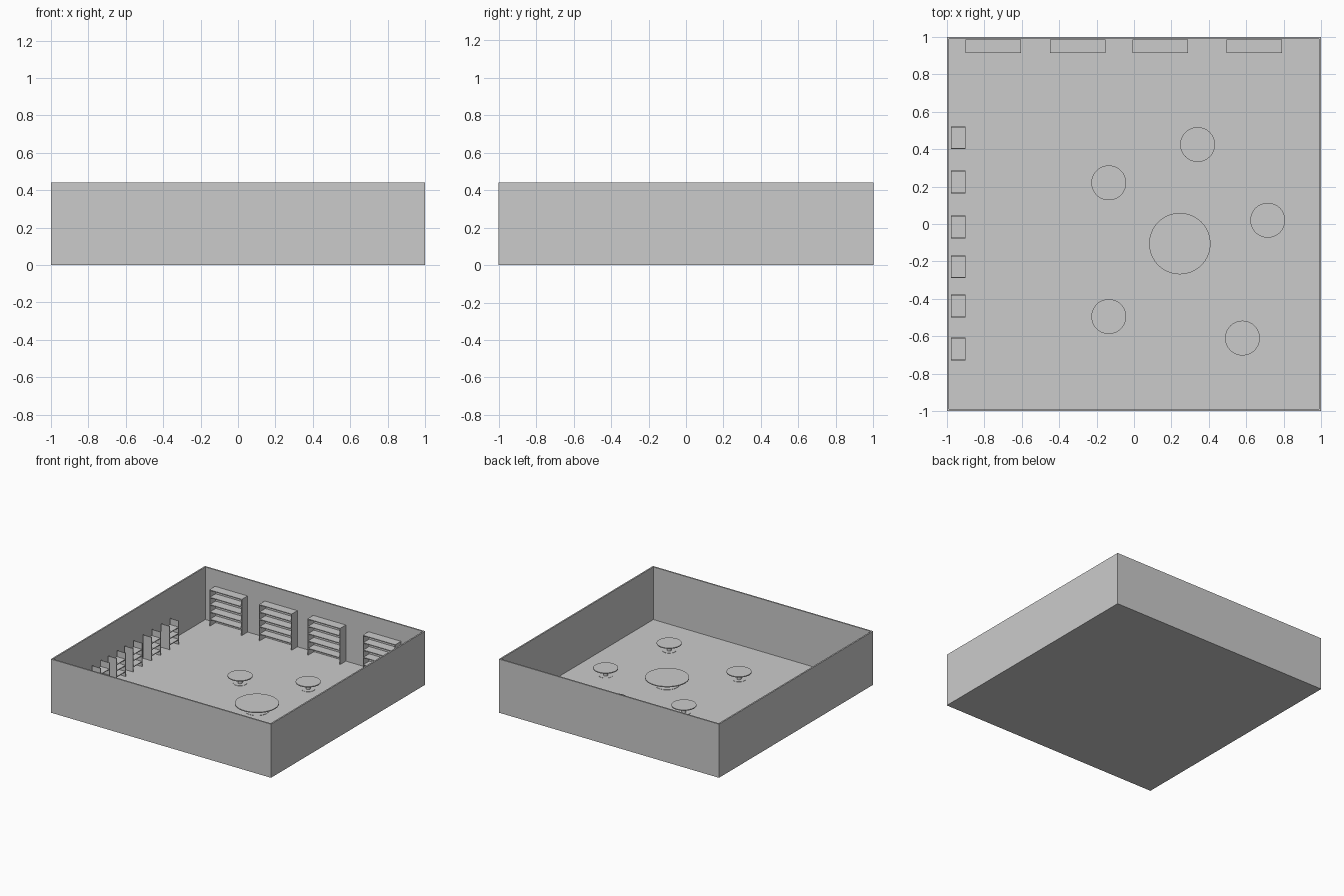
import bpy, bmesh, math
from mathutils import Matrix, Vector

if "Cube" in bpy.data.objects:
    bpy.data.objects.remove(bpy.data.objects["Cube"])


def finish(bm, name):
    mesh = bpy.data.meshes.new(name)
    bm.to_mesh(mesh)
    bm.free()
    obj = bpy.data.objects.new(name, mesh)
    bpy.context.collection.objects.link(obj)
    return obj


def add_box(bm, lo, hi):
    lo, hi = Vector(lo), Vector(hi)
    m = Matrix.Translation((lo + hi) / 2) @ Matrix.Diagonal((*(hi - lo), 1))
    bmesh.ops.create_cube(bm, size=1, matrix=m)


def boxes(name, parts):
    bm = bmesh.new()
    for lo, hi in parts:
        add_box(bm, lo, hi)
    return finish(bm, name)


def add_disc(bm, x, y, z0, z1, r):
    bmesh.ops.create_cone(bm, cap_ends=True, segments=64, radius1=r, radius2=r,
                          depth=z1 - z0, matrix=Matrix.Translation((x, y, (z0 + z1) / 2)))


# Room shell
W, H, F = 0.012, 0.44, 0.008
boxes("floor", [((-1, -1, 0), (1, 1, F))])
boxes("left_wall", [((-1, -1, F), (-1 + W, 1, H))])
boxes("right_wall", [((1 - W, -1, F), (1, 1, H))])
boxes("front_wall", [((-1 + W, -1, F), (1 - W, -1 + W, H))])
boxes("back_wall", [((-1 + W, 1 - W, F), (1 - W, 1, H))])

# Tall shelving along the back wall
T = 0.006
for i, x in enumerate((-0.90, -0.448, -0.008, 0.494)):
    x1, y0, y1, top = x + 0.296, 0.913, 0.987, 0.305
    parts = [((x, y0, F), (x + T, y1, top - T)),
             ((x1 - T, y0, F), (x1, y1, top - T)),
             ((x, y0, top - T), (x1, y1, top))]
    for k in range(1, 5):
        z = top - k * 0.06
        parts.append(((x + T, y0, z - T), (x1 - T, y1, z)))
    boxes(f"tall_shelf_{i + 1}", parts)

# Low racks along the left wall, side panels rise above the boards
for i, y in enumerate((0.40, 0.163, -0.077, -0.29, -0.50, -0.73)):
    x0, x1, y1, top = -0.978, -0.90, y + 0.122, 0.20
    parts = [((x0, y, F), (x1, y + T, top)),
             ((x0, y1 - T, F), (x1, y1, top))]
    for z in (0.05, 0.10, 0.15):
        parts.append(((x0, y + T, z - T), (x1, y1 - T, z)))
    boxes(f"low_rack_{i + 1}", parts)

# Round pedestal tables: top, column and flat foot
tables = [(0.245, -0.105, 0.164), (0.34, 0.425, 0.093), (-0.135, 0.22, 0.093),
          (0.715, 0.02, 0.093), (-0.135, -0.495, 0.093), (0.58, -0.61, 0.093)]
for i, (x, y, r) in enumerate(tables):
    bm = bmesh.new()
    add_disc(bm, x, y, 0.064, 0.071, r)
    add_disc(bm, x, y, F, 0.064, r * 0.18)
    add_disc(bm, x, y, F - 0.003, F + 0.002, r * 0.55)
    table = finish(bm, f"round_table_{i + 1}")
    bpy.ops.object.select_all(action='DESELECT')
    table.select_set(True)
    bpy.context.view_layer.objects.active = table
    bpy.ops.object.shade_smooth_by_angle(angle=math.radians(30))
